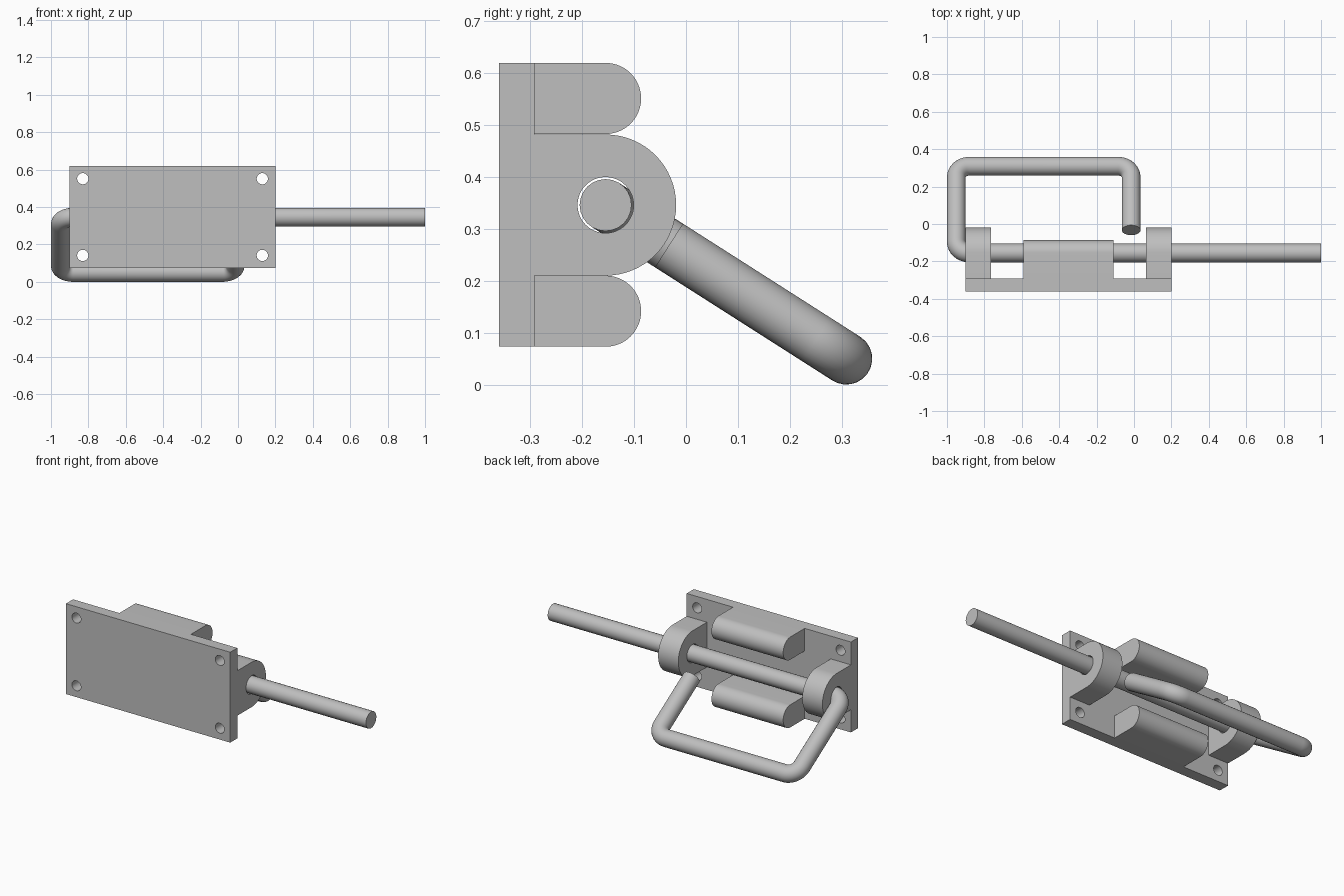
import bpy, bmesh
from math import sin, cos, pi
from mathutils import Vector

cube = bpy.data.objects.get("Cube")
if cube:
    bpy.data.objects.remove(cube, do_unlink=True)

steel = bpy.data.materials.new("grey_steel")
GREY = (0.52, 0.52, 0.52, 1)
steel.diffuse_color = GREY
steel.use_nodes = True
steel.node_tree.nodes["Principled BSDF"].inputs["Base Color"].default_value = GREY

X0, X1 = -0.9, 0.2            # plate ends
BACK, FACE = -0.36, -0.292    # plate thickness
AXIS_Y, AXIS_Z = -0.155, 0.346
ROD_R = 0.05
LUG_R, RAIL_R = 0.136, 0.0685


def select(obj):
    bpy.ops.object.select_all(action='DESELECT')
    obj.select_set(True)
    bpy.context.view_layer.objects.active = obj


def extrude_x(name, profile, x0, x1):
    """Solid with a (y, z) profile running from x0 to x1."""
    bm = bmesh.new()
    face = bm.faces.new([bm.verts.new((x0, y, z)) for y, z in profile])
    top = bmesh.ops.extrude_face_region(bm, geom=[face])
    verts = [g for g in top["geom"] if isinstance(g, bmesh.types.BMVert)]
    bmesh.ops.translate(bm, vec=(x1 - x0, 0, 0), verts=verts)
    bmesh.ops.recalc_face_normals(bm, faces=bm.faces)
    mesh = bpy.data.meshes.new(name)
    bm.to_mesh(mesh)
    bm.free()
    mesh.materials.append(steel)
    obj = bpy.data.objects.new(name, mesh)
    bpy.context.collection.objects.link(obj)
    return obj


def tongue(z, r, steps=32):
    """Rounded profile standing out from the plate face."""
    arc = [(AXIS_Y + r * sin(pi * i / steps), z - r * cos(pi * i / steps))
           for i in range(steps + 1)]
    return [(FACE, z - r)] + arc + [(FACE, z + r)]


def drill(obj, location, radius, rotation):
    bpy.ops.mesh.primitive_cylinder_add(vertices=48, radius=radius, depth=0.4,
                                        location=location, rotation=rotation)
    cutter = bpy.context.object
    cutter.hide_render = True
    cutter.data.materials.append(steel)
    mod = obj.modifiers.new("hole", 'BOOLEAN')
    mod.operation, mod.solver, mod.object = 'DIFFERENCE', 'EXACT', cutter
    select(obj)
    bpy.ops.object.modifier_apply(modifier=mod.name)
    bpy.data.objects.remove(cutter, do_unlink=True)


def smooth(obj):
    select(obj)
    bpy.ops.object.shade_smooth_by_angle(angle=0.6)


# Mounting plate with four screw holes
Z0, Z1 = 0.073, 0.62
plate = extrude_x("mounting_plate",
                  [(BACK, Z0), (FACE, Z0), (FACE, Z1), (BACK, Z1)], X0, X1)
for x in (X0 + 0.07, X1 - 0.07):
    for z in (Z0 + RAIL_R, Z1 - RAIL_R):
        drill(plate, (x, BACK, z), 0.03, (pi / 2, 0, 0))
smooth(plate)

# Bored lugs that carry the bolt
for name, x in (("right_lug", X0), ("left_lug", X1 - 0.135)):
    lug = extrude_x(name, tongue(AXIS_Z, LUG_R), x, x + 0.135)
    drill(lug, (x + 0.07, AXIS_Y, AXIS_Z), 0.054, (0, pi / 2, 0))
    smooth(lug)

# Rounded guide rails above and below the bolt
for name, z in (("upper_rail", Z1 - RAIL_R), ("lower_rail", Z0 + RAIL_R)):
    smooth(extrude_x(name, tongue(z, RAIL_R), -0.59, -0.11))

# Sliding bolt bent round into its handle
axis = Vector((0, AXIS_Y, AXIS_Z))
reach = Vector((0, 0.309, 0.05)) - axis
left, right = Vector((-0.95, 0, 0)), Vector((-0.015, 0, 0))
corners = [axis + Vector((1, 0, 0)), axis + left, axis + left + reach,
           axis + right + reach, axis + right + reach * 0.263]
path = [corners[0]]
BEND, STEPS = 0.07, 12
for a, b, c in zip(corners, corners[1:], corners[2:]):
    u, v = (a - b).normalized(), (c - b).normalized()
    centre = b + (u + v) * BEND
    for i in range(STEPS + 1):
        t = pi / 2 * i / STEPS
        path.append(centre - (v * cos(t) + u * sin(t)) * BEND)
path.append(corners[-1])

curve = bpy.data.curves.new("bolt_handle", 'CURVE')
curve.dimensions = '3D'
curve.bevel_depth = ROD_R
curve.bevel_resolution = 10
curve.use_fill_caps = True
spline = curve.splines.new('POLY')
spline.points.add(len(path) - 1)
for point, co in zip(spline.points, path):
    point.co = (*co, 1)
curve.materials.append(steel)
bolt = bpy.data.objects.new("bolt_handle", curve)
bpy.context.collection.objects.link(bolt)
select(bolt)
bpy.ops.object.convert(target='MESH')
smooth(bpy.context.object)
